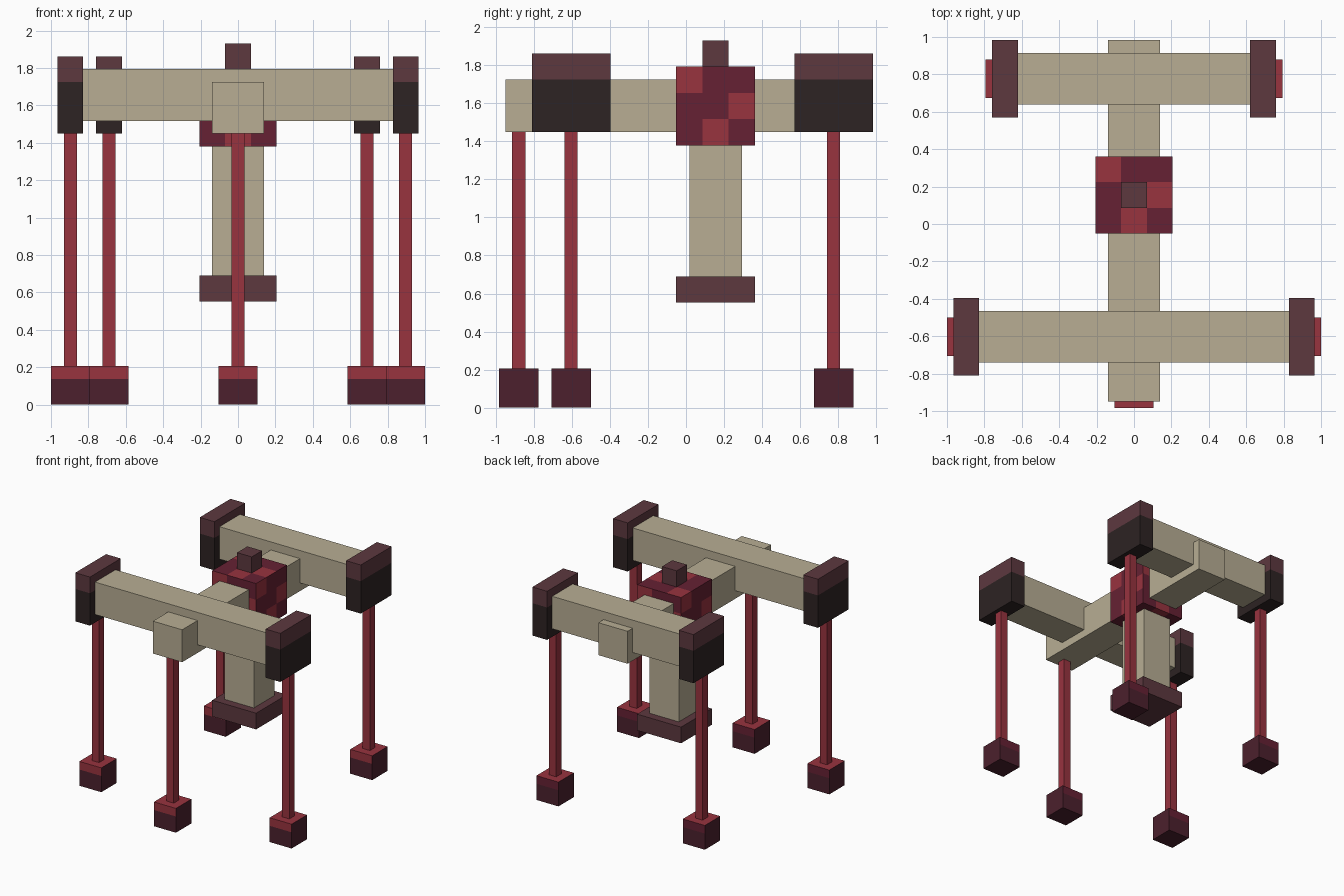
import bpy
import bmesh
from mathutils import Vector, Matrix

if "Cube" in bpy.data.objects:
    bpy.data.objects.remove(bpy.data.objects["Cube"], do_unlink=True)

U = 2 / 29        # size of one block unit
Y0 = -14.25       # front limit, in units


def make_mat(name, rgb):
    lin = [((c / 255 + 0.055) / 1.055) ** 2.4 for c in rgb] + [1.0]
    m = bpy.data.materials.new(name)
    m.use_nodes = True
    m.diffuse_color = lin
    bsdf = next(n for n in m.node_tree.nodes if n.type == "BSDF_PRINCIPLED")
    bsdf.inputs["Base Color"].default_value = lin
    return m


BEIGE = make_mat("beige", (184, 174, 148))
RED = make_mat("red", (152, 51, 63))
CRIMSON = make_mat("crimson", (102, 33, 51))
MAUVE = make_mat("mauve brown", (93, 56, 63))
BLACK = make_mat("near black", (45, 35, 35))
WINE = make_mat("dark wine", (76, 32, 45))


def box(name, x, y, z, mats, cut=None, grid=0, rule=None):
    """Box from (min, max) ranges in units; y is counted from the front limit.
    cut: height of a horizontal edge loop; grid: cuts per edge;
    rule(offset, normal) -> material index."""
    lo = Vector((x[0], y[0] + Y0, z[0])) * U
    hi = Vector((x[1], y[1] + Y0, z[1])) * U
    mid = (lo + hi) / 2
    bm = bmesh.new()
    bmesh.ops.create_cube(bm, size=1, matrix=Matrix.Diagonal((*(hi - lo), 1)))
    if cut is not None:
        bmesh.ops.bisect_plane(bm, geom=bm.verts[:] + bm.edges[:] + bm.faces[:],
                               plane_co=(0, 0, cut * U - mid.z), plane_no=(0, 0, 1))
    if grid:
        bmesh.ops.subdivide_edges(bm, edges=bm.edges[:], cuts=grid, use_grid_fill=True)
    bm.normal_update()
    if rule:
        for f in bm.faces:
            f.material_index = rule(f.calc_center_median() + mid, f.normal)
    me = bpy.data.meshes.new(name)
    bm.to_mesh(me)
    bm.free()
    for m in mats:
        me.materials.append(m)
    ob = bpy.data.objects.new(name, me)
    ob.location = mid
    bpy.context.collection.objects.link(ob)
    return ob


def cap_rule(p, n):
    return 0 if p.z > 25 * U else 1


def foot_rule(p, n):
    # red top and front band, crimson back band, dark elsewhere
    if n.z > 0.5:
        return 0
    if p.z > 2 * U and abs(n.y) > 0.5:
        return 0 if n.y < 0 else 1
    return 2


CORE_MID = Vector((0, 16.5 + Y0, 23)) * U
LIGHT_CELLS = {(-1, 1), (1, 0), (0, -1)}


def core_rule(p, n):
    # same three-by-three patch pattern on each side
    up = Vector((0, 0, 1)) if abs(n.z) < 0.5 else Vector((0, 1 if n.z > 0 else -1, 0))
    d = (p - CORE_MID) / (2 * U)
    cell = (round(d.dot(up.cross(n))), round(d.dot(up)))
    return 0 if cell in LIGHT_CELLS else 1


def leg(name, cx, cy):
    box(name, (cx - .5, cx + .5), (cy - .5, cy + .5), (3, 21), [RED])
    box(name + "_foot", (cx - 1.5, cx + 1.5), (cy - 1.5, cy + 1.5), (0, 3),
        [RED, CRIMSON, WINE], cut=2, rule=foot_rule)


# Frame
box("spine", (-2, 2), (0.5, 28.5), (21, 25), [BEIGE])
box("front_beam", (-12, 12), (3.5, 7.5), (22, 26), [BEIGE])
box("rear_beam", (-9, 9), (23.5, 27.5), (22, 26), [BEIGE])

# Core, knob, hanging post and its plate
box("core", (-3, 3), (13.5, 19.5), (20, 26), [RED, CRIMSON], grid=2, rule=core_rule)
box("core_knob", (-1, 1), (15.5, 17.5), (26, 28), [MAUVE])
box("hanging_post", (-2, 2), (14.5, 18.5), (10, 20), [BEIGE])
box("post_plate", (-3, 3), (13.5, 19.5), (8, 10), [MAUVE])

# Beam caps and legs
leg("nose_leg", 0, 1.5)
for side, s in (("left", 1), ("right", -1)):
    for end, inner, y, lx, ly in (("front", 12, 2.5, 13, 5.5), ("rear", 9, 22.5, 10, 25.5)):
        xs = sorted((s * inner, s * (inner + 2)))
        box(f"{end}_{side}_cap", xs, (y, y + 6), (21, 27), [MAUVE, BLACK],
            cut=25, rule=cap_rule)
        leg(f"{end}_{side}_leg", s * lx, ly)
